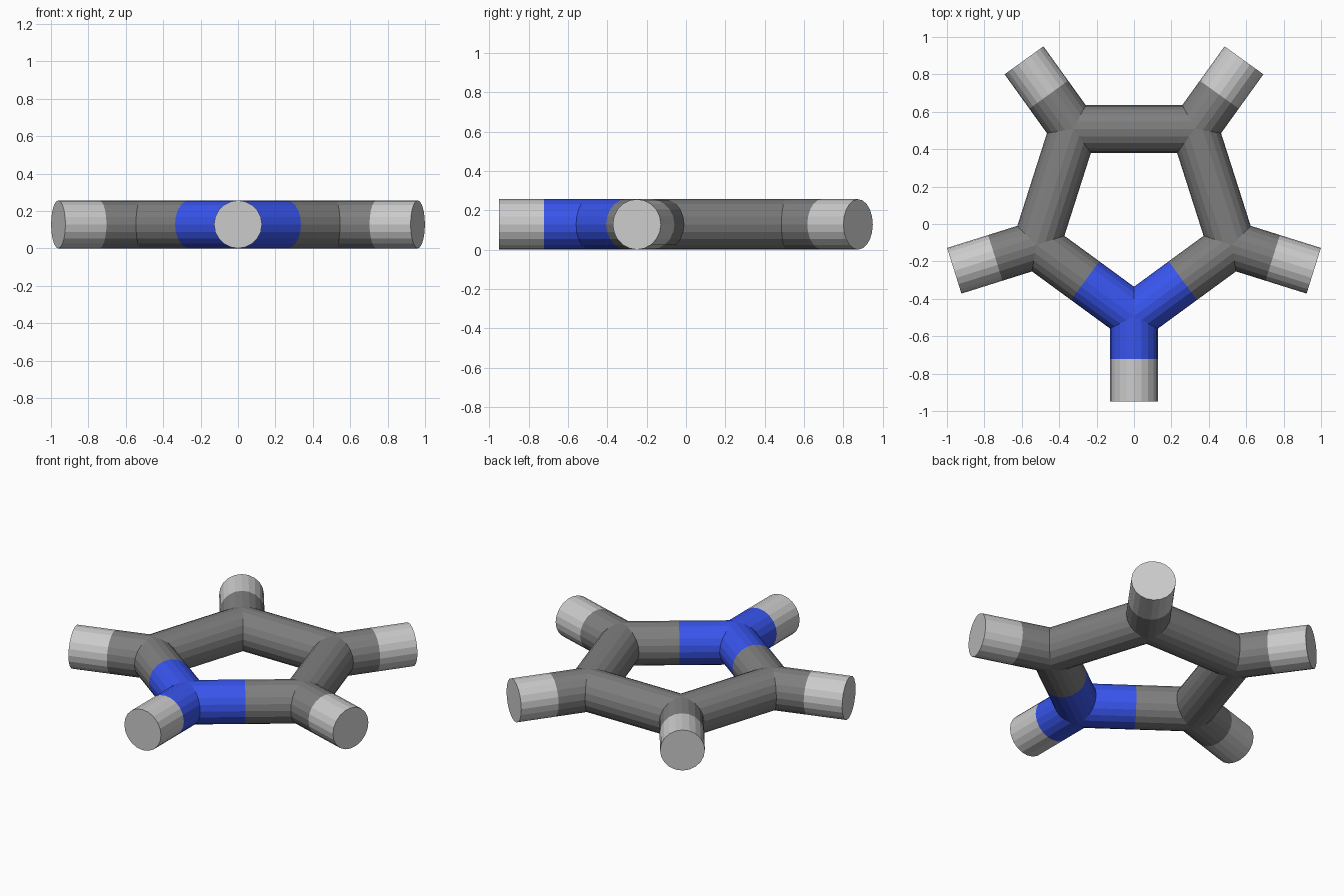
import bpy
from mathutils import Vector

if "Cube" in bpy.data.objects:
    bpy.data.objects.remove(bpy.data.objects["Cube"])

R = 0.128          # stick radius
SIDES = 20


def material(name, colour):
    m = bpy.data.materials.new(name)
    m.diffuse_color = (*colour, 1)
    m.use_nodes = True
    m.node_tree.nodes["Principled BSDF"].inputs["Base Color"].default_value = m.diffuse_color
    return m


MATS = {
    "carbon": material("dark_grey", (0.21, 0.21, 0.21)),
    "nitrogen": material("blue", (0.04, 0.09, 0.85)),
    "hydrogen": material("light_grey", (0.6, 0.6, 0.6)),
}


def stick(name, a, b, element):
    """Flat-faced cylinder from a to b, coloured by element."""
    d = b - a
    bpy.ops.mesh.primitive_cylinder_add(vertices=SIDES, radius=R, depth=d.length,
                                        location=(a + b) / 2)
    ob = bpy.context.object
    ob.name = name
    ob.rotation_euler = d.to_track_quat('Z', 'Y').to_euler()
    ob.data.materials.append(MATS[element])


def bond(name, a, b, ea, eb):
    """One stick, or two half sticks when the end atoms differ."""
    if ea == eb:
        stick(name, a, b, ea)
    else:
        mid = (a + b) / 2
        stick(name + "_" + ea, a, mid, ea)
        stick(name + "_" + eb, mid, b, eb)


def P(x, y):
    return Vector((x, y, R))


# nitrogen corner with its outer stick
N = P(0, -0.494)
bond("front_arm", N, P(0, -0.95), "nitrogen", "hydrogen")

# mirrored sides of the ring and their outer sticks
for s, side in ((1, "right"), (-1, "left")):
    c2, c3 = P(s * 0.522, -0.112), P(s * 0.324, 0.508)
    bond(side + "_front_ring", N, c2, "nitrogen", "carbon")
    bond(side + "_ring", c2, c3, "carbon", "carbon")
    bond(side + "_arm", c2, P(s * 0.961, -0.25), "carbon", "hydrogen")
    bond(side + "_back_arm", c3, P(s * 0.588, 0.875), "carbon", "hydrogen")

# back edge of the ring
bond("back_ring", P(-0.324, 0.508), P(0.324, 0.508), "carbon", "carbon")
